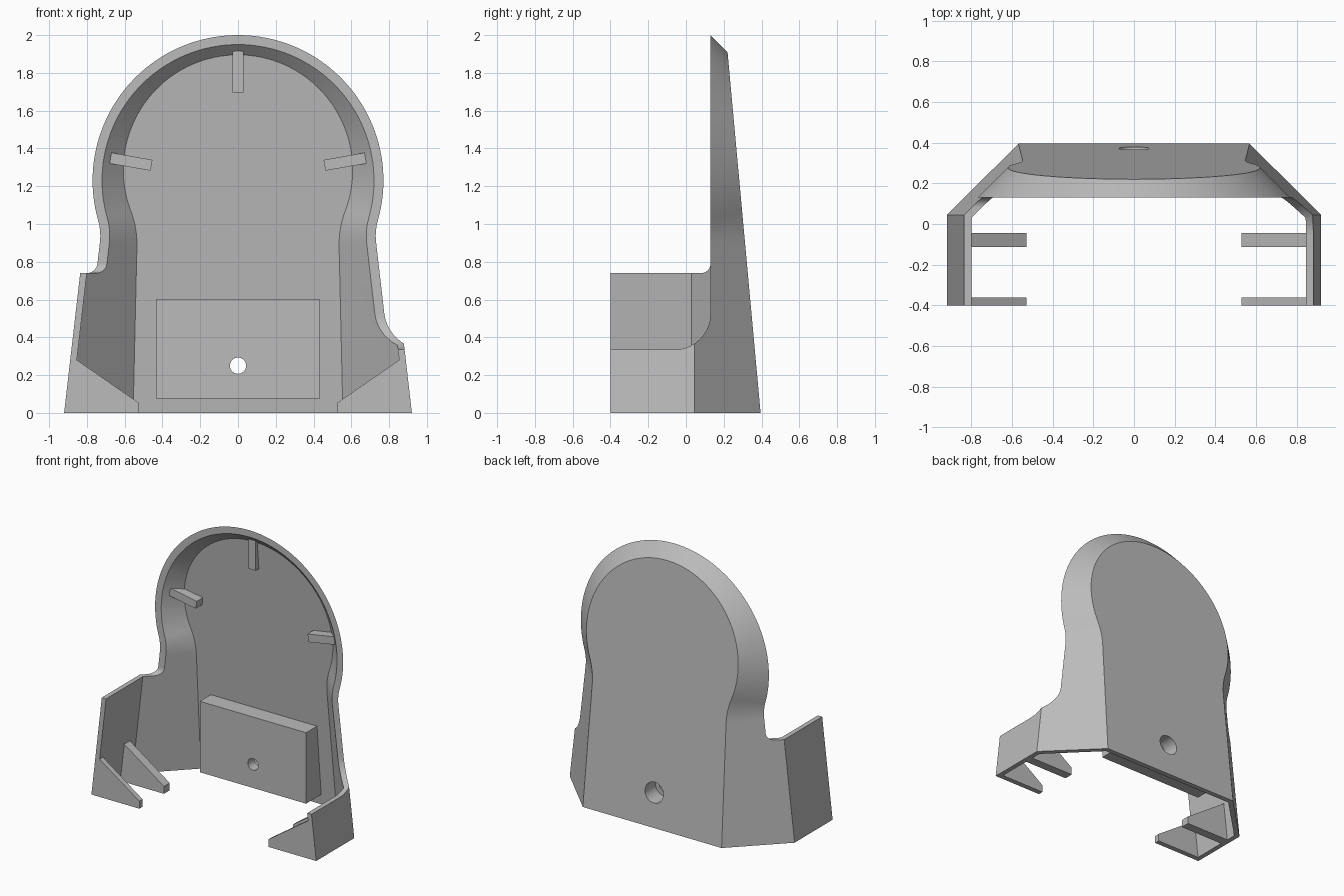
import bpy, bmesh
from math import sin, cos, acos, atan, radians, pi
from mathutils import Vector, Matrix

if "Cube" in bpy.data.objects:
    bpy.data.objects.remove(bpy.data.objects["Cube"])

grey = bpy.data.materials.new("plain grey")
grey.use_nodes = True
grey.diffuse_color = (0.5, 0.5, 0.5, 1)
grey.node_tree.nodes["Principled BSDF"].inputs["Base Color"].default_value = grey.diffuse_color

# Main dimensions
HEAD_Z, HEAD_R, NECK_R = 1.23, 0.77, 0.3
RIM_Y, FOOT_X, TAPER = 0.13, 0.835, 0.115
BACK_Y, LEAN, WALL = 0.395, 0.0916, 0.037


def finish(name, bm):
    bmesh.ops.recalc_face_normals(bm, faces=bm.faces)
    mesh = bpy.data.meshes.new(name)
    bm.to_mesh(mesh)
    bm.free()
    obj = bpy.data.objects.new(name, mesh)
    mesh.materials.append(grey)
    bpy.context.collection.objects.link(obj)
    return obj


def prism(name, pts, axis, lo, hi, matrix=None):
    """Extrude a profile along x (points are y, z) or along y (points are x, z)."""
    bm = bmesh.new()
    place = (lambda a, b, t: (t, a, b)) if axis == "x" else (lambda a, b, t: (a, t, b))
    face = bm.faces.new([bm.verts.new(place(a, b, lo)) for a, b in pts])
    new = bmesh.ops.extrude_face_region(bm, geom=[face])["geom"]
    shift = Vector(place(0, 0, hi - lo))
    bmesh.ops.translate(bm, vec=shift, verts=[v for v in new if isinstance(v, bmesh.types.BMVert)])
    if matrix:
        bm.transform(matrix)
    return finish(name, bm)


def cut(obj, cutter):
    mod = obj.modifiers.new("cut", "BOOLEAN")
    mod.operation, mod.solver, mod.object = "DIFFERENCE", "EXACT", cutter
    bpy.context.view_layer.objects.active = obj
    bpy.ops.object.modifier_apply(modifier=mod.name)


def outline():
    """Keyhole outline as (point, outward normal) pairs in the x-z plane."""
    a = atan(TAPER)
    n = Vector((cos(a), sin(a)))
    c = Vector((0, HEAD_Z))
    theta = a - acos((FOOT_X * cos(a) + NECK_R - n.dot(c)) / (HEAD_R + NECK_R))
    q = c + (HEAD_R + NECK_R) * Vector((cos(theta), sin(theta)))
    half = []
    for i in range(41):
        t = pi / 2 + (theta - pi / 2) * i / 40
        d = Vector((cos(t), sin(t)))
        half.append((c + HEAD_R * d, d))
    for i in range(1, 13):
        t = theta + (a - theta) * i / 12
        d = Vector((cos(t), sin(t)))
        half.append((q - NECK_R * d, d))
    foot_z = -0.3
    half.append((Vector((FOOT_X - TAPER * foot_z, foot_z)), n))
    flip = lambda v: Vector((-v.x, v.y))
    return half + [(flip(p), flip(d)) for p, d in reversed(half[1:])]


def keyhole_solid(name, levels, back_y, trims=()):
    """Loft the outline through (y, offset) levels, then slice it by planes."""
    bm = bmesh.new()
    shape = outline()
    rings = []
    for y, off in levels:
        pts = [p + d * off for p, d in shape]
        rings.append([bm.verts.new((p.x, y, p.y)) for p in pts])
    count = len(shape)
    for r0, r1 in zip(rings, rings[1:]):
        for i in range(count):
            j = (i + 1) % count
            bm.faces.new((r0[i], r0[j], r1[j], r1[i]))
    bm.faces.new(rings[0])
    bm.faces.new(rings[-1])
    for co, no in [((0, back_y, 0), (0, 1, LEAN)), *trims]:
        geom = bm.verts[:] + bm.edges[:] + bm.faces[:]
        bmesh.ops.bisect_plane(bm, geom=geom, plane_co=co, plane_no=no, clear_outer=True)
        bmesh.ops.holes_fill(bm, edges=[e for e in bm.edges if e.is_boundary])
    return finish(name, bm)


# Hollow leaning shell with 45 degree shoulders
shell = keyhole_solid("shell", [(-0.5, 0.085), (0.045, 0.085), (0.45, -0.32)], BACK_Y,
                      [((0, 0, 0), (0, 0, -1)), ((0, -0.4, 0), (0, -1, 0))])
cavity = keyhole_solid("cavity", [(-0.6, 0.05), (0.03, 0.05), (0.45, -0.37)], BACK_Y - WALL)


def front_profile(z, r):
    arc = [(RIM_Y - r + r * sin(t), z + r - r * cos(t))
           for t in (radians(90) * i / 10 for i in range(11))]
    return [(-1, z)] + arc + [(RIM_Y, 2.5), (-1, 2.5)]


# Open front: low wing on the left, tall wing on the right
cutters = [cavity,
           prism("left_cutter", front_profile(0.335, 0.19), "x", -0.05, 1.3),
           prism("right_cutter", front_profile(0.74, 0.05), "x", -1.3, 0.05)]
for cutter in cutters:
    cut(shell, cutter)

# Mounting block on the inside of the back
block = prism("mounting_block", [(0.175, 0.075), (0.175, 0.6), (0.32, 0.6), (0.37, 0.075)],
              "x", -0.435, 0.435)


# Screw hole with a wider bore at the back
def disc(r):
    return [(r * cos(2 * pi * i / 32), 0.25 + r * sin(2 * pi * i / 32)) for i in range(32)]


for name, r, start in (("hole_cutter", 0.043, 0), ("bore_cutter", 0.075, 0.25)):
    cutter = prism(name, disc(r), "y", start, 0.6)
    cutters.append(cutter)
    cut(shell, cutter)
    cut(block, cutter)
for cutter in cutters:
    bpy.data.objects.remove(cutter)

# Triangular gussets inside both wings
parts = [shell, block]
for side, s in (("left", 1), ("right", -1)):
    tri = [(0.528, 0), (0.528, 0.055), (0.853, 0.28), (0.87, 0.28), (0.9, 0)]
    for place, y0, y1 in (("front", -0.4, -0.362), ("rear", -0.112, -0.045)):
        parts.append(prism(f"{side}_{place}_gusset", [(s * x, z) for x, z in tri], "y", y0, y1))

# Radial locating ribs inside the round head
for name, angle, tip, back in (("top_rib", 0, 0.67, 0.21),
                               ("left_rib", 80, 0.63, 0.25), ("right_rib", -80, 0.63, 0.25)):
    turn = Matrix.Translation((0, 0, HEAD_Z)) @ Matrix.Rotation(radians(angle), 4, "Y")
    profile = [(0.165, 0.465), (0.165, 0.7), (back, tip), (back, 0.465)]
    parts.append(prism(name, profile, "x", -0.029, 0.029, turn))

bpy.ops.object.select_all(action="DESELECT")
for obj in parts:
    obj.select_set(True)
bpy.context.view_layer.objects.active = shell
bpy.ops.object.shade_smooth_by_angle(angle=radians(30))
